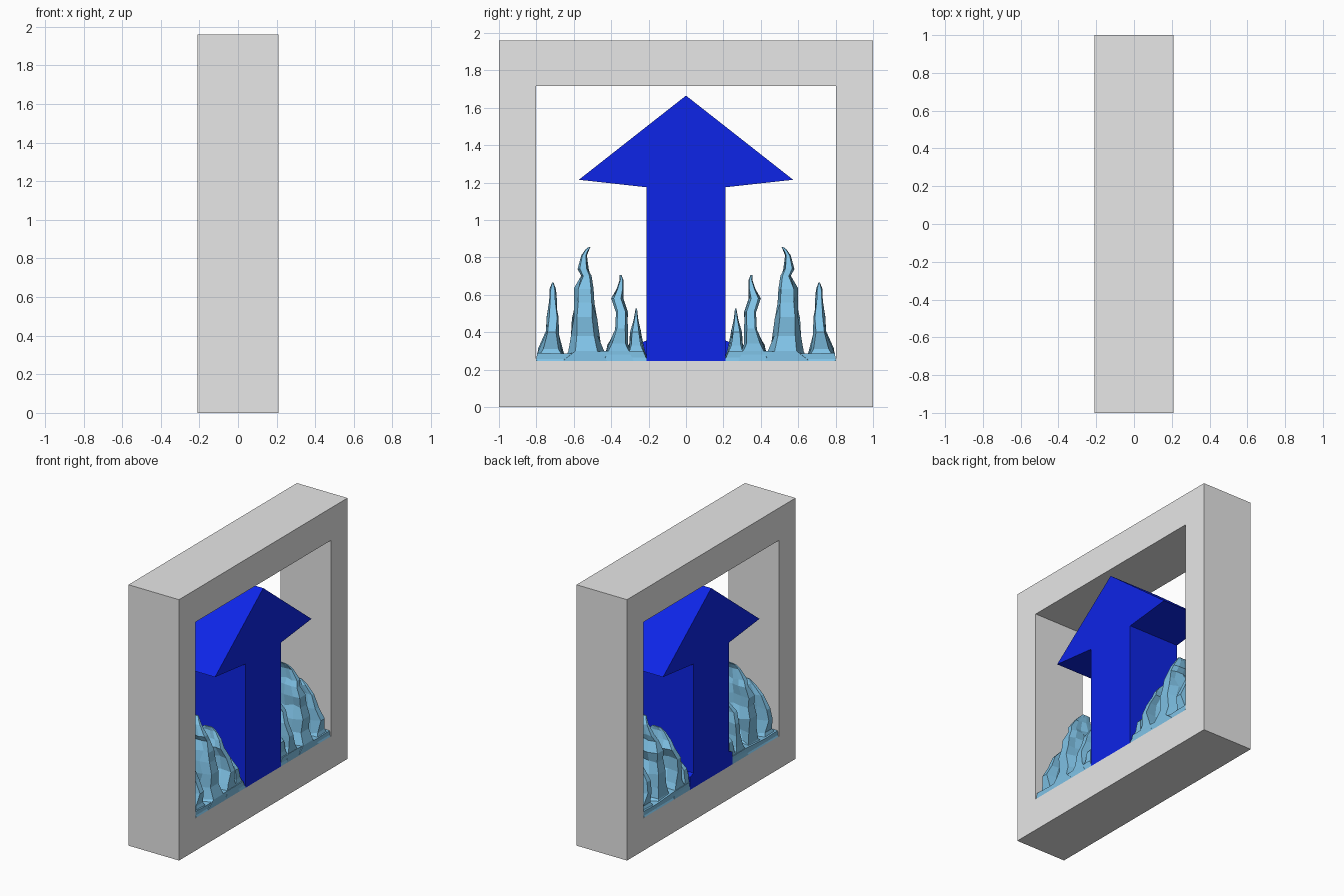
import bpy, bmesh, random

if "Cube" in bpy.data.objects:
    bpy.data.objects.remove(bpy.data.objects["Cube"])

random.seed(4)
DEPTH = 0.21      # half thickness of the whole piece
FLOOR = 0.245     # top of the lower frame bar


def material(name, rgb):
    m = bpy.data.materials.new(name)
    m.diffuse_color = (*rgb, 1)
    m.use_nodes = True
    m.node_tree.nodes["Principled BSDF"].inputs["Base Color"].default_value = m.diffuse_color
    return m


GREY = material("light grey", (0.8, 0.8, 0.8))
BLUE = material("deep blue", (0.004, 0.018, 0.8))
WATER = material("water blue", (0.22, 0.56, 0.82))


def make_object(name, bm, mat):
    bmesh.ops.recalc_face_normals(bm, faces=bm.faces)
    mesh = bpy.data.meshes.new(name)
    bm.to_mesh(mesh)
    bm.free()
    mesh.materials.append(mat)
    ob = bpy.data.objects.new(name, mesh)
    bpy.context.collection.objects.link(ob)
    return ob


def mirror_y(ob):
    mod = ob.modifiers.new("mirror", 'MIRROR')
    mod.use_axis = (False, True, False)
    mod.use_mirror_merge = False


def prism(name, outline, x0, x1, mat):
    """Extrude a (y, z) outline along x."""
    bm = bmesh.new()
    face = bm.faces.new([bm.verts.new((x0, y, z)) for y, z in outline])
    ext = bmesh.ops.extrude_face_region(bm, geom=[face], use_keep_orig=True)
    verts = [g for g in ext["geom"] if isinstance(g, bmesh.types.BMVert)]
    bmesh.ops.translate(bm, verts=verts, vec=(x1 - x0, 0, 0))
    return make_object(name, bm, mat)


# square frame with a rectangular opening
bm = bmesh.new()
loops = []
for x in (-DEPTH, DEPTH):
    for hw, z0, z1 in ((1.0, 0, 1.96), (0.803, FLOOR, 1.717)):
        loops.append([bm.verts.new((x, y, z)) for y, z in
                      ((-hw, z0), (hw, z0), (hw, z1), (-hw, z1))])
for a, b in ((0, 1), (1, 3), (3, 2), (2, 0)):
    for i in range(4):
        j = (i + 1) % 4
        bm.faces.new((loops[a][i], loops[a][j], loops[b][j], loops[b][i]))
make_object("frame", bm, GREY)

# upward arrow
half = [(0.21, FLOOR), (0.21, 1.175), (0.573, 1.215)]
outline = half + [(0, 1.665)] + [(-y, z) for y, z in reversed(half)]
prism("arrow", outline, -DEPTH, DEPTH, BLUE)

# dark wedges at the foot of the arrow
mirror_y(prism("arrow_foot", [(0.2, FLOOR), (0.25, FLOOR), (0.25, 0.34), (0.2, 0.36)],
               -DEPTH, -0.05, BLUE))


# splashes: jagged lofts through levels of (inner y, outer y, height)
def splash(name, levels):
    bm = bmesh.new()
    cols = (-1, -0.6, -0.2, 0.25, 0.65, 1)
    top = levels[-1][2]
    rings = []
    for n, (y0, y1, z) in enumerate(levels):
        t = (z - FLOOR) / (top - FLOOR)
        base = n == 0
        hx = DEPTH * (1 - 0.85 * t ** 3.5)
        front, back = (hx * (1 if base else random.uniform(0.84, 1.02)) for _ in "ab")
        width = y1 - y0
        inner, outer = [], []
        for u in cols:
            end = abs(u) == 1
            x = u * (front if u > 0 else back)
            if not base and not end:
                x += random.uniform(-0.03, 0.03) * (1 - t)
            cut = 0.0 if base else 0.2 if end else random.choice((0, 0.08, 0.3))
            dz = 0 if base or end else random.uniform(-0.02, 0.012) * (1 - t)
            inner.append(bm.verts.new((x, y0 + width * cut, z + dz)))
            cut = 0.0 if base else 0.2 if end else random.choice((0, 0.08, 0.3))
            outer.append(bm.verts.new((x, y1 - width * cut, z + dz)))
        rings.append(inner + outer[::-1])
    for lo, hi in zip(rings, rings[1:]):
        for i in range(len(lo)):
            j = (i + 1) % len(lo)
            bm.faces.new((lo[i], lo[j], hi[j], hi[i]))
    bm.faces.new(rings[0])
    bm.faces.new(rings[-1])
    mirror_y(make_object(name, bm, WATER))


splash("outer_splash", [
    (0.64, 0.80, FLOOR), (0.655, 0.79, 0.31), (0.68, 0.755, 0.40), (0.675, 0.745, 0.48),
    (0.69, 0.735, 0.57), (0.695, 0.73, 0.63), (0.708, 0.716, 0.665)])
splash("tall_splash", [
    (0.42, 0.66, FLOOR), (0.435, 0.63, 0.30), (0.46, 0.615, 0.38), (0.475, 0.61, 0.48),
    (0.48, 0.60, 0.56), (0.485, 0.60, 0.63), (0.505, 0.56, 0.70), (0.52, 0.58, 0.74),
    (0.53, 0.56, 0.81), (0.518, 0.54, 0.84), (0.51, 0.52, 0.856)])
splash("middle_splash", [
    (0.28, 0.44, FLOOR), (0.30, 0.42, 0.34), (0.31, 0.385, 0.42), (0.31, 0.38, 0.51),
    (0.335, 0.40, 0.58), (0.33, 0.375, 0.63), (0.335, 0.355, 0.68), (0.345, 0.355, 0.706)])
splash("inner_splash", [
    (0.205, 0.32, FLOOR), (0.225, 0.31, 0.33), (0.24, 0.30, 0.40), (0.255, 0.28, 0.47),
    (0.262, 0.27, 0.527)])

# low pool joining the splashes
mirror_y(prism("splash_base", [(0.21, FLOOR), (0.803, FLOOR), (0.795, 0.29),
                               (0.65, 0.285), (0.43, 0.30), (0.23, 0.30)],
               -0.205, 0.205, WATER))
